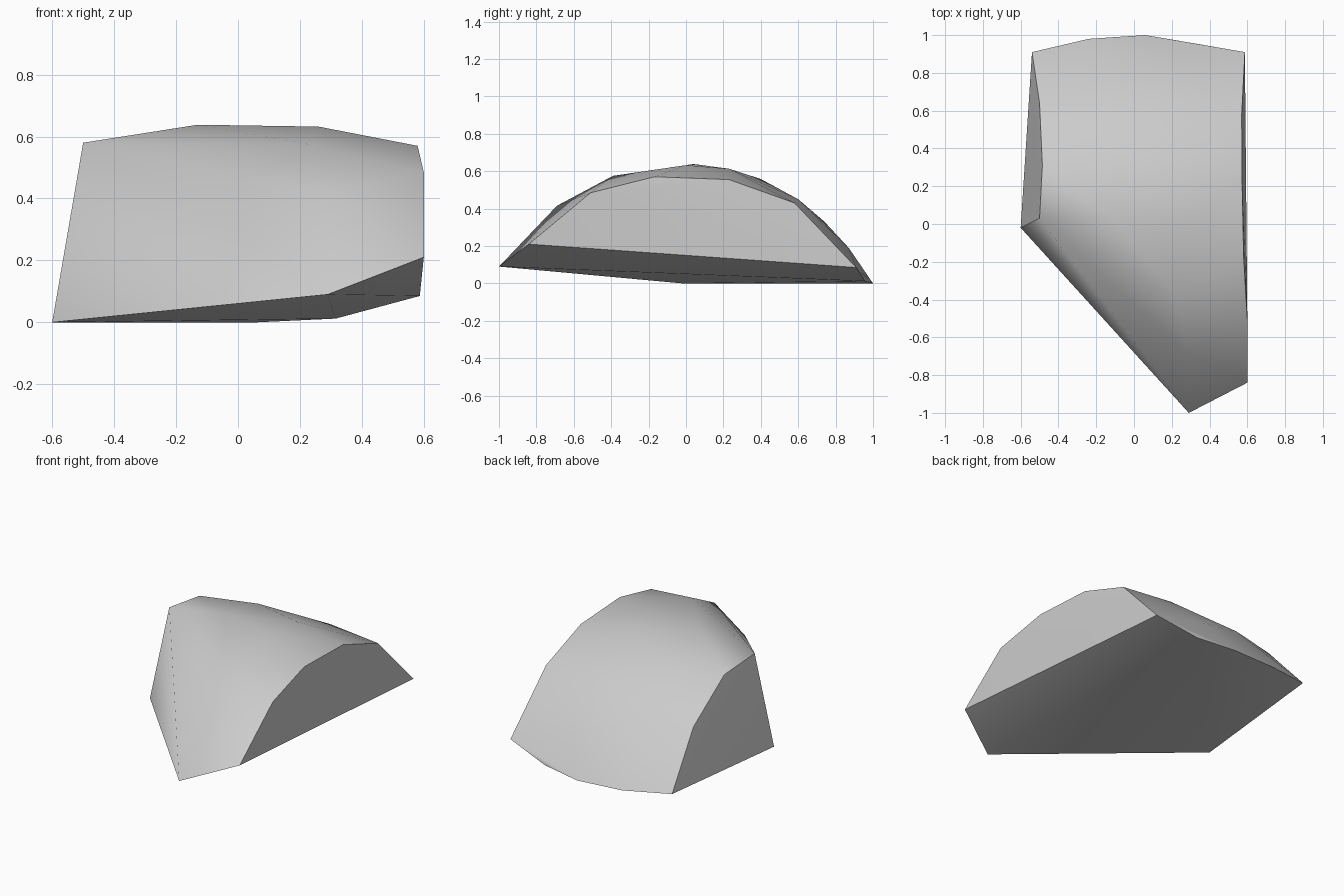
import bpy
import bmesh
import math

cube = bpy.data.objects.get("Cube")
if cube:
    bpy.data.objects.remove(cube, do_unlink=True)


def make_material(name, colour):
    mat = bpy.data.materials.new(name)
    mat.use_nodes = True
    mat.diffuse_color = colour
    mat.node_tree.nodes["Principled BSDF"].inputs["Base Color"].default_value = colour
    return mat


def hull_object(name, sections, material):
    """Wrap a skin around a series of cross-sections."""
    bm = bmesh.new()
    for section in sections:
        for point in section:
            bm.verts.new(point)
    result = bmesh.ops.convex_hull(bm, input=bm.verts[:])
    spare = [g for g in result["geom_interior"] + result["geom_unused"]
             if isinstance(g, bmesh.types.BMVert) and g.is_valid]
    bmesh.ops.delete(bm, geom=list(set(spare)), context="VERTS")
    bmesh.ops.recalc_face_normals(bm, faces=bm.faces[:])
    mesh = bpy.data.meshes.new(name)
    bm.to_mesh(mesh)
    bm.free()
    mesh.materials.append(material)
    obj = bpy.data.objects.new(name, mesh)
    bpy.context.collection.objects.link(obj)
    return obj


# Cross-sections of the domed rock, from its right cut to its left cut
right_cut = [(-.6, -.02, 0), (-.5, .03, .58), (-.485, .31, .55),
             (-.5, .64, .35), (-.54, .91, .04)]
right_arch = [(-.13, .04, .638), (-.14, .4, .558), (-.17, .74, .33), (-.24, .98, .01)]
left_arch = [(.29, -1, .09), (.285, -.69, .415), (.23, -.39, .575), (.26, 0, .632),
             (.25, .23, .613), (.22, .6, .45), (.2, .87, .19),
             (.06, 1, 0), (.315, .957, .012)]
left_cut = [(.6, -.84, .21), (.6, -.51, .485), (.58, -.17, .57),
            (.572, .23, .555), (.57, .58, .43), (.587, .91, .085)]

stone = make_material("stone grey", (.6, .6, .6, 1))
rock = hull_object("rock", [right_cut, right_arch, left_arch, left_cut], stone)

# Smooth dome, crisp cuts
bpy.ops.object.select_all(action="DESELECT")
rock.select_set(True)
bpy.context.view_layer.objects.active = rock
bpy.ops.object.shade_smooth_by_angle(angle=math.radians(42))
